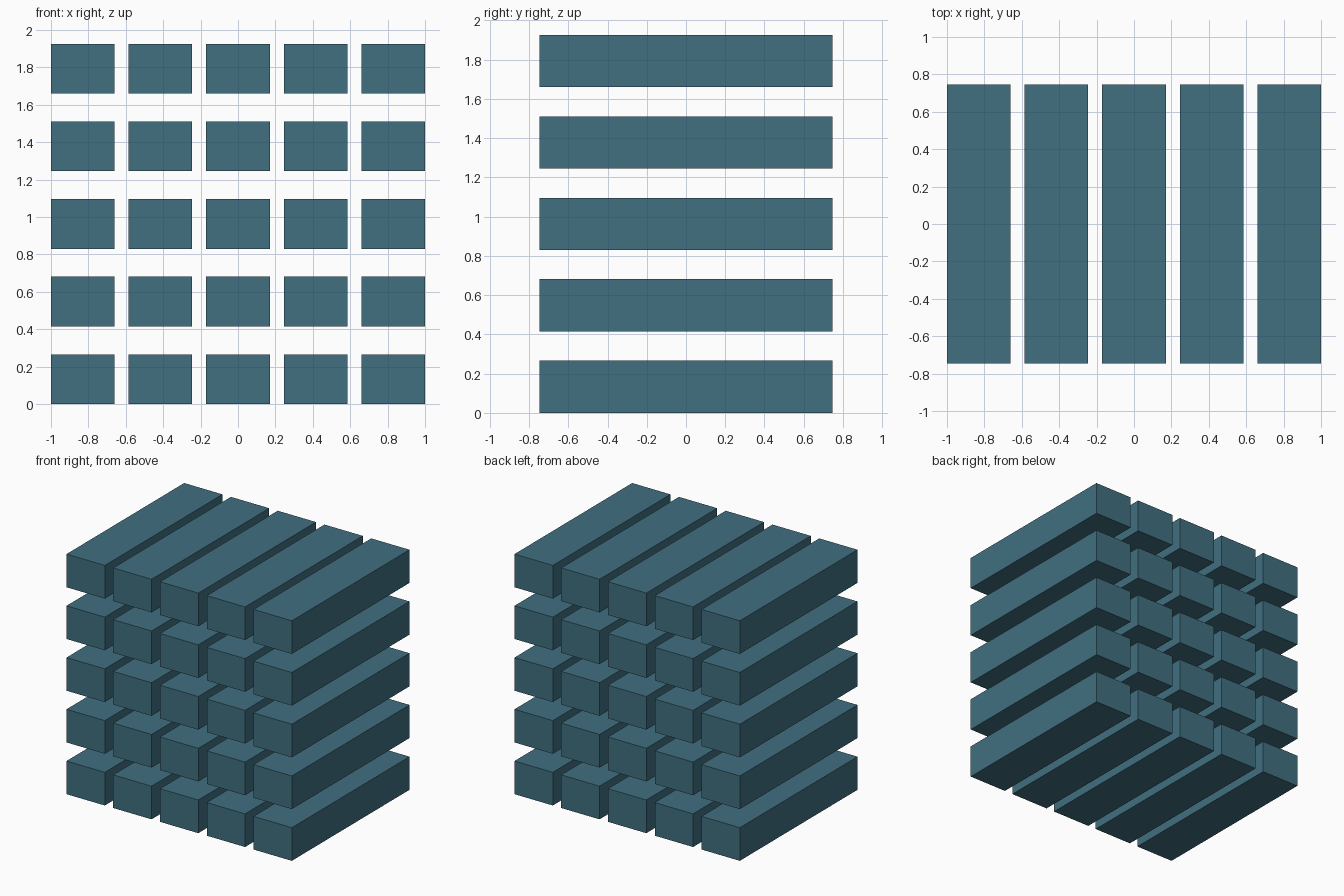
import bpy

if "Cube" in bpy.data.objects:
    bpy.data.objects.remove(bpy.data.objects["Cube"])

COUNT = 5                             # bars per row and number of layers
PITCH = 0.415                         # spacing in x and z
WIDTH, LENGTH, HEIGHT = 0.34, 1.492, 0.266

paint = bpy.data.materials.new("slate_teal")
paint.diffuse_color = (0.053, 0.159, 0.216, 1)
paint.use_nodes = True
paint.node_tree.nodes["Principled BSDF"].inputs["Base Color"].default_value = paint.diffuse_color


def add_bar(name, x, z):
    bpy.ops.mesh.primitive_cube_add(size=1, location=(x, 0, z))
    bar = bpy.context.object
    bar.name = name
    bar.scale = (WIDTH, LENGTH, HEIGHT)
    bpy.ops.object.transform_apply(location=False, rotation=False, scale=True)
    bar.data.materials.append(paint)


# Stacked layers of parallel bars running front to back
for layer in range(COUNT):
    for column in range(COUNT):
        add_bar(f"bar_layer_{layer + 1}_column_{column + 1}",
                (column - (COUNT - 1) / 2) * PITCH,
                HEIGHT / 2 + layer * PITCH)
